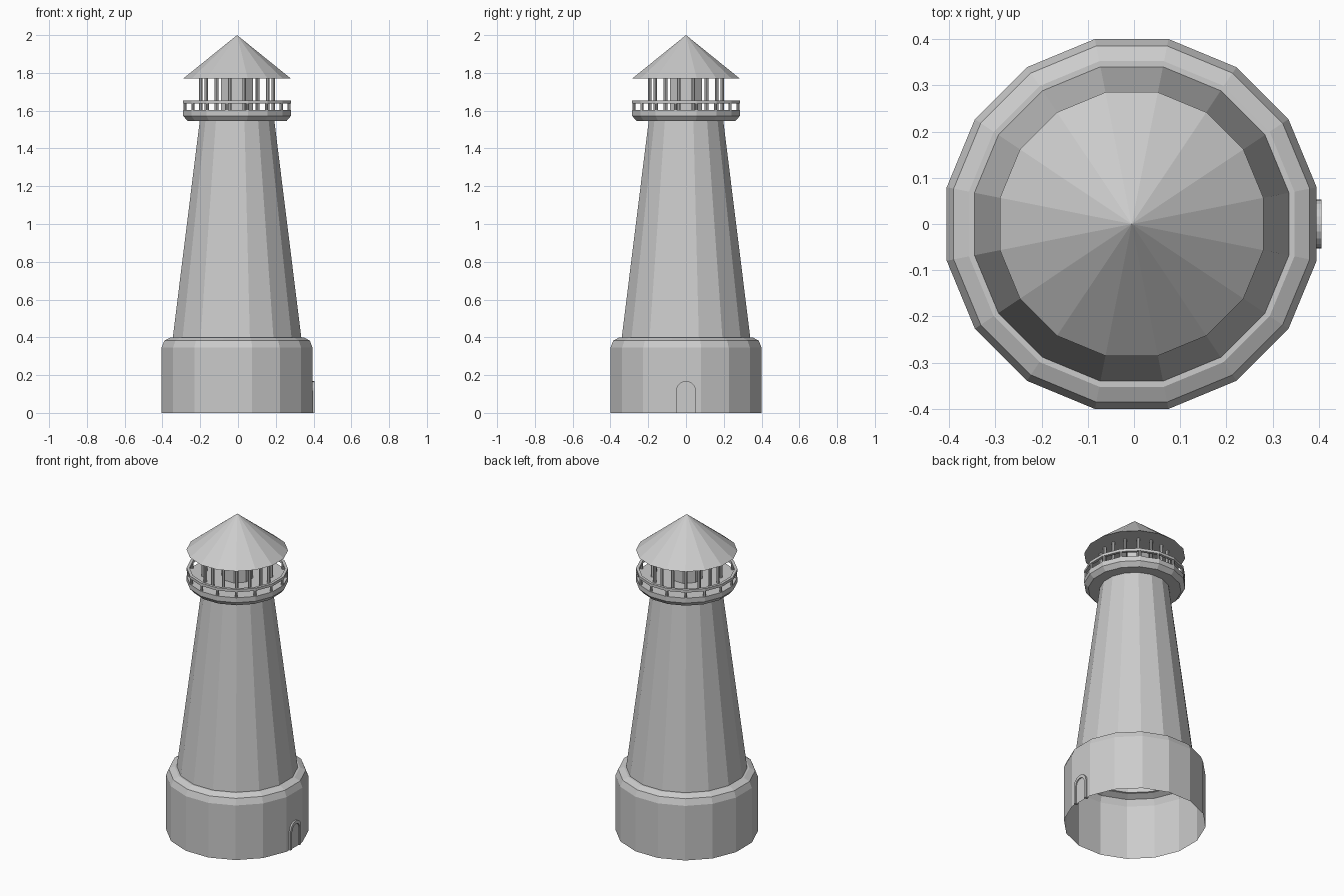
import bpy, bmesh, math
from mathutils import Matrix, Vector

SIDES = 16
CX = -0.005                                  # tower axis, leaving room for the door
FLAT = 1 / math.cos(math.pi / SIDES)         # flat radius -> corner radius

cube = bpy.data.objects.get("Cube")
if cube:
    bpy.data.objects.remove(cube)

stone = bpy.data.materials.new("stone_grey")
stone.use_nodes = True
GREY = (0.6, 0.6, 0.6, 1)
stone.diffuse_color = GREY
stone.node_tree.nodes["Principled BSDF"].inputs["Base Color"].default_value = GREY


def finish(name, bm, recalc=True):
    if recalc:
        bmesh.ops.recalc_face_normals(bm, faces=bm.faces)
    mesh = bpy.data.meshes.new(name)
    bm.to_mesh(mesh)
    bm.free()
    mesh.materials.append(stone)
    obj = bpy.data.objects.new(name, mesh)
    bpy.context.collection.objects.link(obj)
    return obj


def corner(i, radius, z, sides=SIDES):
    a = 2 * math.pi * (i + 0.5) / sides
    r = radius / math.cos(math.pi / sides)
    return Vector((CX + r * math.cos(a), r * math.sin(a), z))


def lathe(name, profile, sides=SIDES, closed=False):
    """Turn (flat radius, z) points; a radius of zero makes a tip or a cap centre."""
    bm = bmesh.new()
    rings = []
    for r, z in profile:
        if r == 0:
            rings.append([bm.verts.new((CX, 0, z))] * sides)
        else:
            rings.append([bm.verts.new(corner(i, r, z, sides)) for i in range(sides)])
    pairs = list(zip(rings, rings[1:]))
    if closed:
        pairs.append((rings[-1], rings[0]))
    for low, high in pairs:
        for i in range(sides):
            j = (i + 1) % sides
            quad = [low[i], low[j], high[j], high[i]]
            bm.faces.new(list(dict.fromkeys(quad)))
    return finish(name, bm, closed or profile[0][0] == 0)


def posts(name, radius, z0, z1, thick):
    """One slim round post at every corner of the tower plan."""
    bm = bmesh.new()
    for i in range(SIDES):
        place = Matrix.Translation(corner(i, radius, (z0 + z1) / 2))
        bmesh.ops.create_cone(bm, cap_ends=True, segments=8, radius1=thick,
                              radius2=thick, depth=z1 - z0, matrix=place)
    return finish(name, bm)


def arch(half, spring, steps=10):
    """Outline of a round-topped doorway as (y, z)."""
    curve = [(half * math.cos(math.pi * k / steps),
              spring + half * math.sin(math.pi * k / steps)) for k in range(steps + 1)]
    return [(half, 0)] + curve + [(-half, 0)]


# Masonry: open base with a rounded shoulder, then the tapering tower
lathe("base", [(0.4, 0), (0.4, 0.345), (0.385, 0.383), (0.352, 0.4), (0.335, 0.4)])
lathe("tower", [(0.34, 0.4), (0.197, 1.55)])

# Gallery deck with a bevelled underside
lathe("gallery_deck", [(0, 1.545), (0.262, 1.545), (0.285, 1.572), (0.285, 1.603), (0, 1.603)])

# Railing
lathe("gallery_rail", [(0.268, 1.638), (0.285, 1.638), (0.285, 1.655), (0.268, 1.655)], closed=True)
posts("rail_posts", 0.276, 1.6, 1.645, 0.008)

# Lantern room
lathe("lantern_core", [(0, 1.6), (0.085, 1.6), (0.085, 1.775), (0, 1.775)], sides=8)
posts("lantern_columns", 0.192, 1.6, 1.775, 0.01)

# Roof cone
lathe("roof", [(0, 1.77), (0.285, 1.77), (0, 2.0)])

# Door frame: a raised arch band on the left wall
bm = bmesh.new()
outer, inner = arch(0.053, 0.115), arch(0.037, 0.112)
loops = [[bm.verts.new((x, y, z)) for y, z in line]
         for x, line in ((0.385, outer), (0.405, outer), (0.405, inner), (0.385, inner))]
for a, b in zip(loops, loops[1:]):
    for i in range(len(a) - 1):
        bm.faces.new((a[i], a[i + 1], b[i + 1], b[i]))
for end in (0, -1):
    bm.faces.new([loop[end] for loop in loops])
finish("door_frame", bm)

# Door leaf, set back inside the frame
bm = bmesh.new()
bm.faces.new([bm.verts.new((0.398, y, z)) for y, z in inner])
finish("door", bm, recalc=False)
